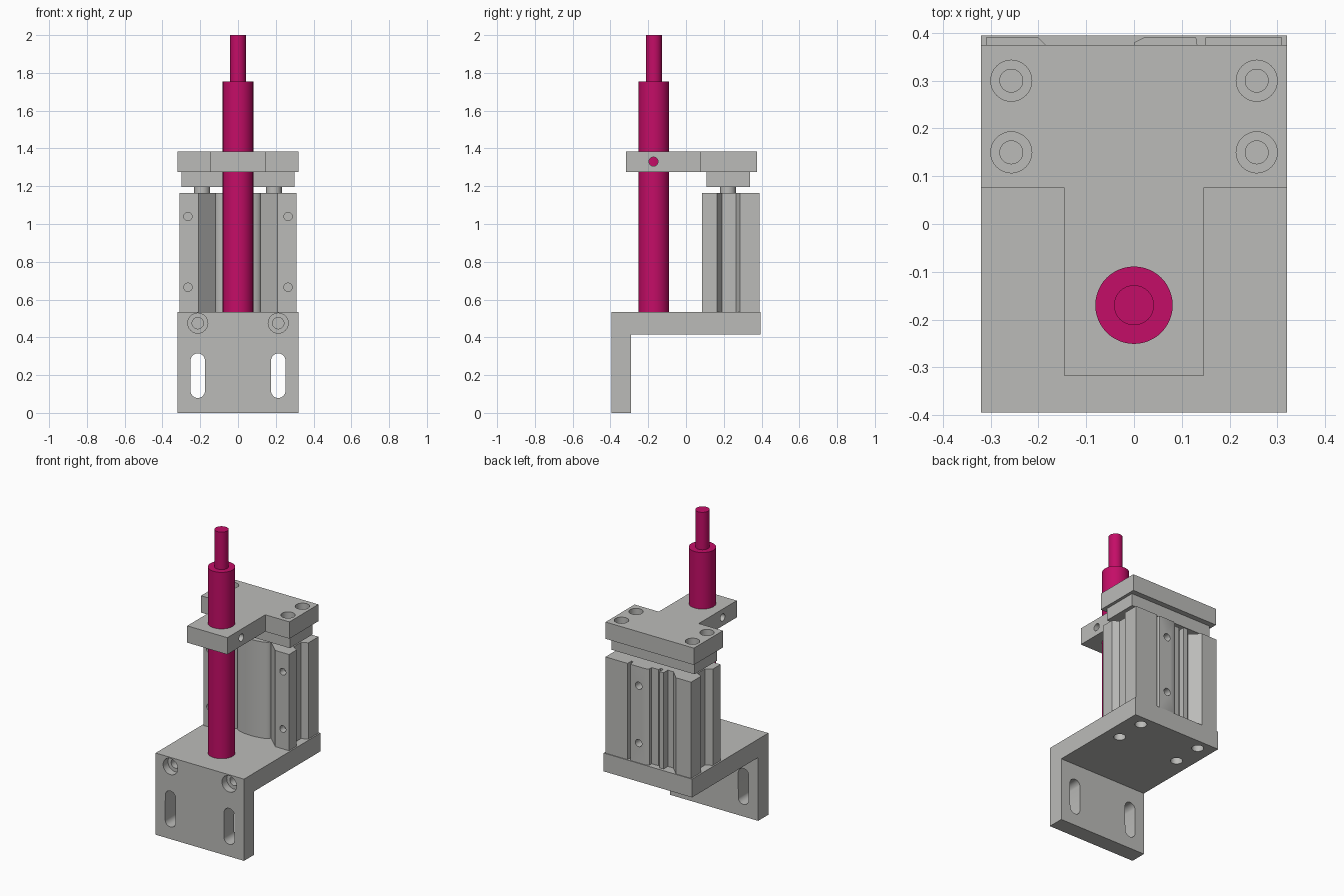
import bpy, bmesh, math

if "Cube" in bpy.data.objects:
    bpy.data.objects.remove(bpy.data.objects["Cube"], do_unlink=True)


def material(name, rgb):
    m = bpy.data.materials.new(name)
    m.use_nodes = True
    m.diffuse_color = (*rgb, 1)
    bsdf = next(n for n in m.node_tree.nodes if n.type == 'BSDF_PRINCIPLED')
    bsdf.inputs["Base Color"].default_value = (*rgb, 1)
    return m


GREY = material("machined grey", (0.5, 0.5, 0.485))
PINK = material("magenta", (0.55, 0.004, 0.135))
PLACE = {'X': lambda a, b, h: (h, a, b),
         'Y': lambda a, b, h: (a, h, b),
         'Z': lambda a, b, h: (a, b, h)}
parts = []


def prism(name, profile, lo, hi, axis='Z', mat=GREY):
    """Extrude a closed 2D profile from lo to hi along an axis."""
    bm = bmesh.new()
    ends = [[bm.verts.new(PLACE[axis](a, b, h)) for a, b in profile] for h in (lo, hi)]
    bm.faces.new(ends[0])
    bm.faces.new(ends[1])
    n = len(profile)
    for i in range(n):
        j = (i + 1) % n
        bm.faces.new((ends[0][i], ends[0][j], ends[1][j], ends[1][i]))
    bmesh.ops.recalc_face_normals(bm, faces=bm.faces)
    mesh = bpy.data.meshes.new(name)
    bm.to_mesh(mesh)
    bm.free()
    mesh.materials.append(mat)
    obj = bpy.data.objects.new(name, mesh)
    bpy.context.scene.collection.objects.link(obj)
    parts.append(obj)
    return obj


def circle(a, b, r, n=32):
    return [(a + r * math.cos(math.tau * i / n), b + r * math.sin(math.tau * i / n))
            for i in range(n)]


def rect(a0, a1, b0, b1):
    return [(a0, b0), (a1, b0), (a1, b1), (a0, b1)]


def slot(a, b, r, half):
    """Upright slot with round ends."""
    return [(p, q + math.copysign(half, i < 16 and 1 or -1))
            for i, (p, q) in enumerate(circle(a, b, r))]


def cut(target, profile, lo, hi, axis):
    """Subtract a prism from the target and drop the cutter."""
    cutter = prism("cutter", profile, lo, hi, axis)
    cutter.hide_render = True
    mod = target.modifiers.new("cut", 'BOOLEAN')
    mod.operation, mod.solver, mod.object = 'DIFFERENCE', 'EXACT', cutter
    bpy.context.view_layer.update()
    graph = bpy.context.evaluated_depsgraph_get()
    mesh = bpy.data.meshes.new_from_object(target.evaluated_get(graph))
    target.modifiers.clear()
    target.data = mesh
    parts.remove(cutter)
    bpy.data.objects.remove(cutter, do_unlink=True)


# Angle bracket with slots, counterbored screws and holes below
bracket = prism("mounting_bracket",
                [(-0.395, 0), (-0.29, 0), (-0.29, 0.415), (0.395, 0.415),
                 (0.395, 0.535), (-0.395, 0.535)], -0.32, 0.32, 'X')
for s in (-1, 1):
    cut(bracket, slot(s * 0.213, 0.197, 0.038, 0.08), -0.45, -0.25, 'Y')
    cut(bracket, circle(s * 0.213, 0.475, 0.053), -0.45, -0.345, 'Y')
    cut(bracket, circle(s * 0.213, 0.475, 0.03), -0.45, -0.26, 'Y')
    for y in (0.13, 0.325):
        cut(bracket, circle(s * 0.22, y, 0.036), 0.35, 0.515, 'Z')

# Grooved actuator body: shared front and sides, asymmetric back
side = [(0.12, 0.17), (0.21, 0.085), (0.31, 0.085), (0.31, 0.165), (0.27, 0.19),
        (0.27, 0.265), (0.31, 0.285), (0.31, 0.39)]
back = [(0.15, 0.39), (0.15, 0.35), (0.137, 0.35), (0.13, 0.39), (0.02, 0.39),
        (0, 0.38), (0, 0.355), (-0.05, 0.355), (-0.05, 0.335), (-0.07, 0.335),
        (-0.07, 0.375), (-0.1, 0.375), (-0.1, 0.33), (-0.14, 0.33), (-0.2, 0.39)]
front = [(0.12 * math.sin(t / 10 * math.pi / 2), 0.17 - 0.04 * math.cos(t / 10 * math.pi / 2))
         for t in range(-9, 10)]
body = prism("actuator_body",
             side + back + [(-x, y) for x, y in reversed(side)] + front, 0.535, 1.165)
for z in (0.665, 1.04):
    for s in (-1, 1):
        cut(body, circle(s * 0.265, z, 0.022, 24), 0.05, 0.13, 'Y')
    cut(body, circle(0.07, z, 0.024, 24), 0.33, 0.45, 'Y')

# Guide rods and piston rod
for name, x in (("right_guide_rod", -0.19), ("left_guide_rod", 0.19), ("piston_rod", 0)):
    prism(name, circle(x, 0.222, 0.042), 1.16, 1.2)

# Moving slab and T-shaped tool plate
prism("moving_slab", rect(-0.3, 0.3, 0.108, 0.34), 1.195, 1.275)
plate = prism("tool_plate",
              [(-0.145, -0.318), (0.145, -0.318), (0.145, 0.075), (0.32, 0.075),
               (0.32, 0.375), (-0.32, 0.375), (-0.32, 0.075), (-0.145, 0.075)],
              1.275, 1.385)
for x in (-0.257, 0.257):
    for y in (0.15, 0.3):
        cut(plate, circle(x, y, 0.043), 1.325, 1.45, 'Z')
        cut(plate, circle(x, y, 0.024), 1.2, 1.45, 'Z')
cut(plate, circle(-0.172, 1.33, 0.024, 24), -0.2, 0.2, 'X')

# Stepped tool shaft
prism("tool_shaft", circle(0, -0.17, 0.081, 48), 0.535, 1.755, mat=PINK)
prism("tool_tip", circle(0, -0.17, 0.042), 1.755, 2.0, mat=PINK)

# Smooth round walls, keep edges crisp
bpy.ops.object.select_all(action='DESELECT')
for obj in parts:
    obj.select_set(True)
bpy.context.view_layer.objects.active = parts[0]
bpy.ops.object.shade_smooth_by_angle(angle=math.radians(30))
